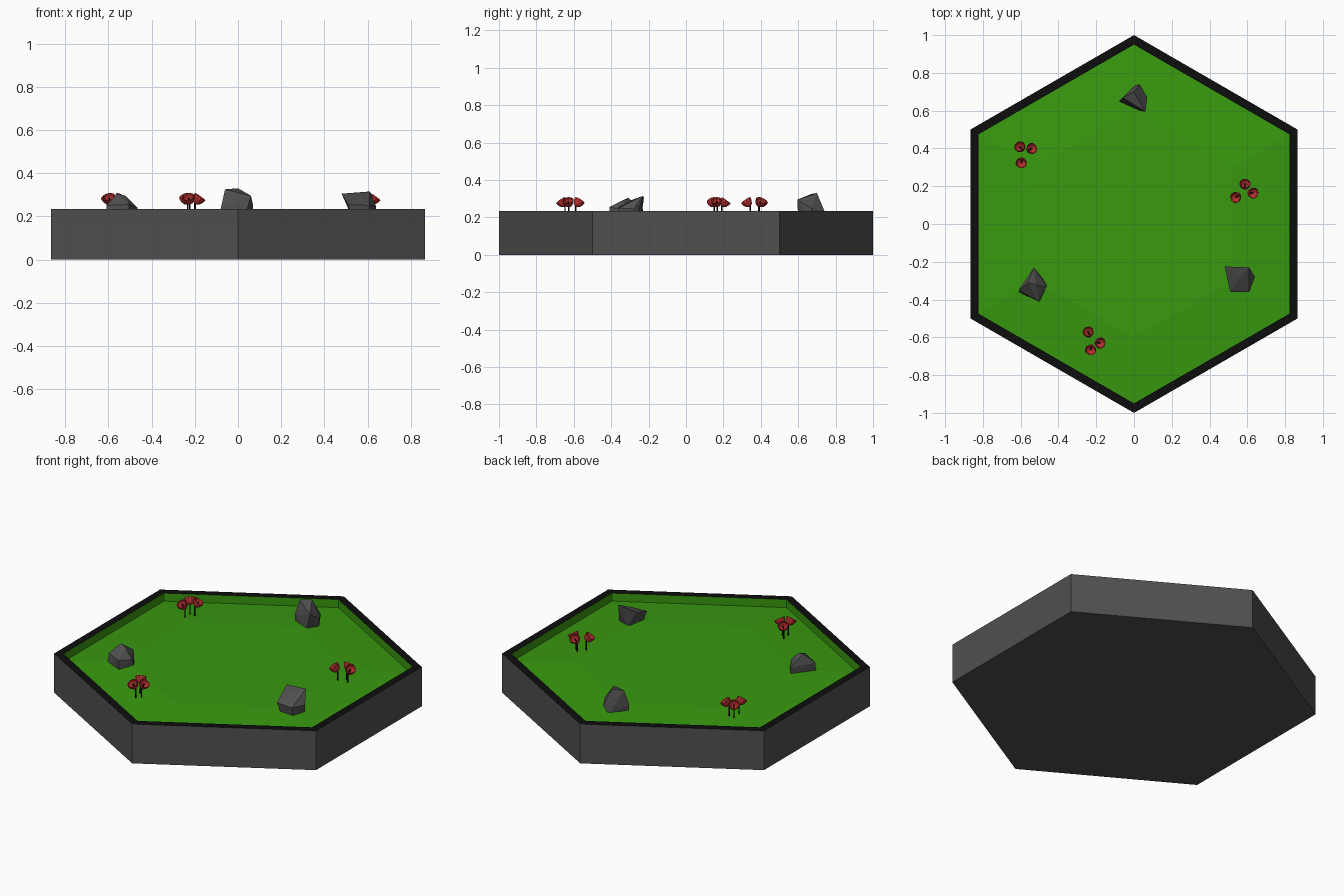
import bpy, bmesh, math
from mathutils import Vector

if "Cube" in bpy.data.objects:
    bpy.data.objects.remove(bpy.data.objects["Cube"])


def material(name, rgb):
    m = bpy.data.materials.new(name)
    m.diffuse_color = (*rgb, 1)
    m.use_nodes = True
    m.node_tree.nodes["Principled BSDF"].inputs["Base Color"].default_value = m.diffuse_color
    return m


GREY = material("stone grey", (0.08, 0.08, 0.08))
BLACK = material("rim black", (0.004, 0.004, 0.004))
GREEN = material("grass green", (0.04, 0.32, 0.005))
RED = material("petal red", (0.50, 0.03, 0.03))


def finish(bm, name, mats):
    me = bpy.data.meshes.new(name)
    bm.to_mesh(me)
    bm.free()
    for m in mats:
        me.materials.append(m)
    ob = bpy.data.objects.new(name, me)
    bpy.context.collection.objects.link(ob)
    return ob


def bridge(bm, a, b, mat=0):
    n = len(a)
    for i in range(n):
        f = bm.faces.new((a[i], a[(i + 1) % n], b[(i + 1) % n], b[i]))
        f.material_index = mat


def ring(bm, r, z, n, centre=Vector((0, 0, 0)), axis=Vector((0, 0, 1)), turn=0.0):
    q = Vector((0, 0, 1)).rotation_difference(axis)
    out = []
    for i in range(n):
        a = turn + math.tau * i / n
        out.append(bm.verts.new(centre + q @ Vector((r * math.cos(a), r * math.sin(a), z))))
    return out


def loft(name, profile, n, mats, mat_ids, centre=Vector((0, 0, 0)),
         axis=Vector((0, 0, 1)), turn=0.0):
    """Stack rings of (radius, height), capping both ends."""
    bm = bmesh.new()
    rings = [ring(bm, r, z, n, centre, axis, turn) for r, z in profile]
    bm.faces.new(rings[0][::-1]).material_index = mat_ids[0]
    for i in range(len(rings) - 1):
        bridge(bm, rings[i], rings[i + 1], mat_ids[i])
    bm.faces.new(rings[-1]).material_index = mat_ids[-1]
    return finish(bm, name, mats)


# Hexagonal tile: grey sides, black rim, sunken grass that rises to the middle
loft("hex_tile", [(1, 0), (1, 0.235), (0.95, 0.235), (0.95, 0.187), (0.6, 0.208)], 6,
     [GREY, BLACK, GREEN], [0, 1, 2, 2, 2], turn=math.pi / 2)

# Rocks: convex hulls of a few corner points
ROCKS = {
    "rock_back": [(-.07, .65, .19), (0, .73, .19), (.03, .60, .19), (.065, .67, .19),
                  (-.08, .65, .235), (-.06, .67, .325), (.0, .70, .33), (.06, .595, .295),
                  (.03, .74, .235), (.07, .67, .25)],
    "rock_left": [(-.61, -.36, .19), (-.50, -.41, .19), (-.46, -.32, .19), (-.53, -.235, .19),
                  (-.61, -.35, .25), (-.505, -.41, .255), (-.465, -.335, .24),
                  (-.52, -.32, .295), (-.56, -.31, .305), (-.53, -.23, .245)],
    "rock_right": [(.53, -.35, .19), (.61, -.35, .19), (.63, -.27, .19), (.55, -.24, .19),
                   (.48, -.225, .305), (.56, -.285, .295), (.61, -.23, .315),
                   (.64, -.28, .245), (.61, -.36, .25), (.51, -.36, .255)],
}
for name, pts in ROCKS.items():
    bm = bmesh.new()
    for p in pts:
        bm.verts.new(p)
    res = bmesh.ops.convex_hull(bm, input=bm.verts[:])
    junk = {g for g in res["geom_interior"] + res["geom_unused"]
            if isinstance(g, bmesh.types.BMVert)}
    bmesh.ops.delete(bm, geom=list(junk), context="VERTS")
    bmesh.ops.recalc_face_normals(bm, faces=bm.faces[:])
    finish(bm, name, [GREY])

# Flowers: three clusters of red cups leaning away from the cluster middle
CLUSTERS = {
    "left": [(-.605, .41), (-.54, .40), (-.597, .322)],
    "right": [(.588, .213), (.632, .163), (.537, .14)],
    "front": [(-.243, -.57), (-.178, -.63), (-.23, -.668)],
}
CUP = [(0.004, 0), (0.019, 0.010), (0.028, 0.028), (0.030, 0.042),
       (0.028, 0.042), (0.025, 0.028), (0.016, 0.013), (0.003, 0.006)]
for side, spots in CLUSTERS.items():
    middle = sum((Vector((x, y, 0)) for x, y in spots), Vector()) / 3
    for i, (x, y) in enumerate(spots, 1):
        out = (Vector((x, y, 0)) - middle).normalized()
        lean = math.radians(35)
        axis = out * math.sin(lean) + Vector((0, 0, math.cos(lean)))
        base = Vector((x, y, 0.288)) - axis * 0.038
        loft(f"flower_cup_{side}_{i}", CUP, 10, [RED], [0] * 8, base, axis)
        # black stamen inside the cup, then the stem down to the grass
        loft(f"flower_stamen_{side}_{i}", [(0.004, 0), (0.004, 0.034)], 5, [BLACK],
             [0, 0], base, axis)
        foot = Vector((base.x, base.y, 0.19))
        loft(f"flower_stem_{side}_{i}", [(0.004, 0), (0.004, base.z - 0.187)], 5, [BLACK],
             [0, 0], foot)
